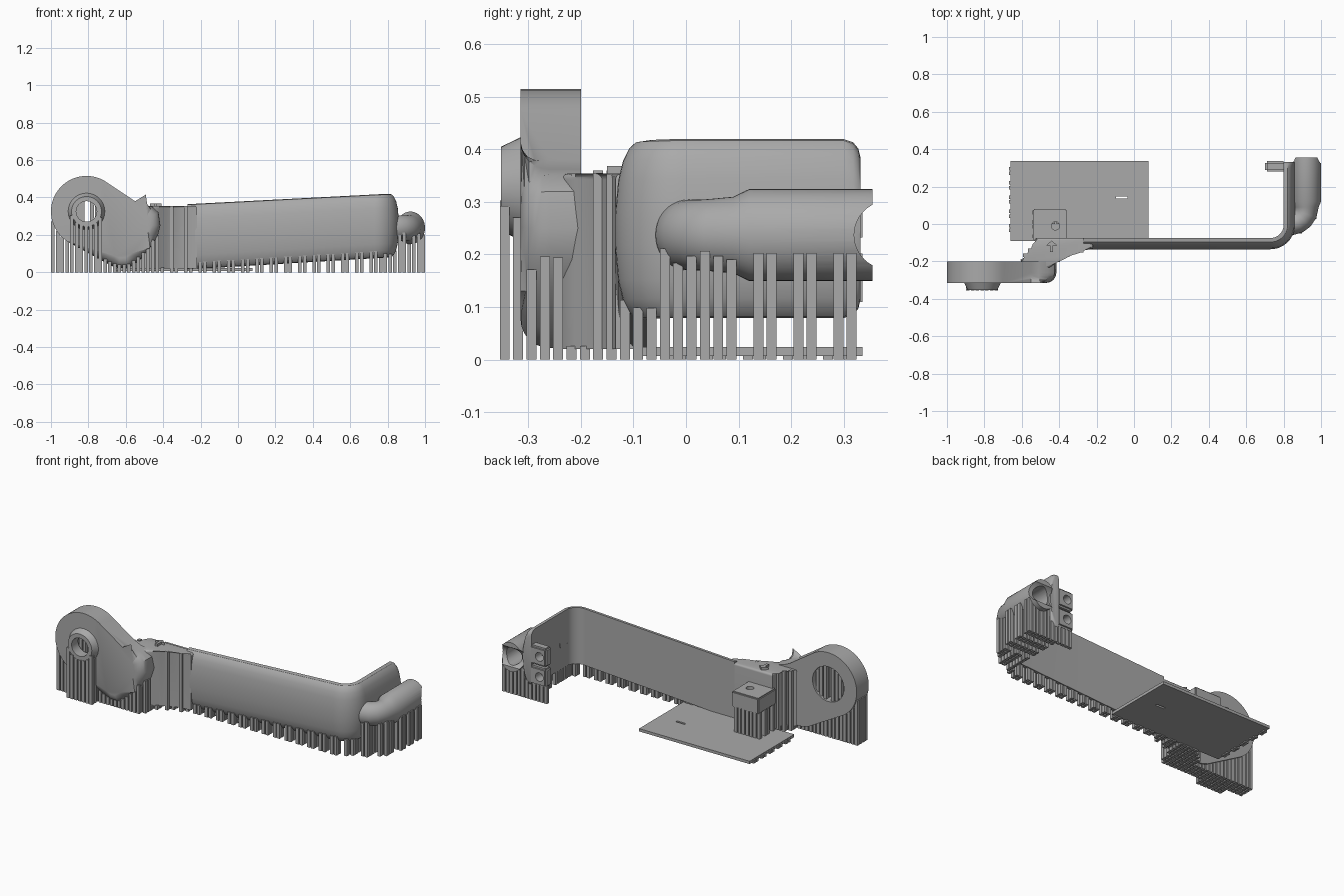
import bpy, bmesh, math
from mathutils import Vector, Matrix
from mathutils.bvhtree import BVHTree

if "Cube" in bpy.data.objects:
    bpy.data.objects.remove(bpy.data.objects["Cube"])

grey = bpy.data.materials.new("plain grey")
grey.use_nodes = True
grey.diffuse_color = (0.4, 0.4, 0.4, 1)
grey.node_tree.nodes["Principled BSDF"].inputs["Base Color"].default_value = (0.4, 0.4, 0.4, 1)


def finish(name, bm, smooth=True):
    bmesh.ops.recalc_face_normals(bm, faces=bm.faces)
    mesh = bpy.data.meshes.new(name)
    bm.to_mesh(mesh)
    bm.free()
    mesh.materials.append(grey)
    obj = bpy.data.objects.new(name, mesh)
    bpy.context.collection.objects.link(obj)
    if smooth:
        shade(obj)
    return obj


def shade(obj):
    bpy.ops.object.select_all(action="DESELECT")
    obj.select_set(True)
    bpy.context.view_layer.objects.active = obj
    bpy.ops.object.shade_smooth_by_angle(angle=math.radians(32))


def loft(name, rings):
    """Skin closed sections and cap both ends."""
    bm = bmesh.new()
    rows = [[bm.verts.new(p) for p in ring] for ring in rings]
    n = len(rows[0])
    for a, b in zip(rows, rows[1:]):
        for i in range(n):
            bm.faces.new((a[i], a[(i + 1) % n], b[(i + 1) % n], b[i]))
    bm.faces.new(rows[0])
    bm.faces.new(rows[-1])
    return finish(name, bm)


def prism(name, pts, axis, a, b, bevel=0.0):
    """Extrude an outline along y or z, rounding the rim at end a."""
    bm = bmesh.new()
    place = (lambda u, v, w: (u, w, v)) if axis == "y" else (lambda u, v, w: (u, v, w))
    face = bm.faces.new([bm.verts.new(place(u, v, a)) for u, v in pts])
    rim = list(face.edges)
    other = [bm.verts.new(place(u, v, b)) for u, v in pts]
    first = list(face.verts)
    bm.faces.new(other)
    for i in range(len(pts)):
        j = (i + 1) % len(pts)
        bm.faces.new((first[i], first[j], other[j], other[i]))
    if bevel:
        bmesh.ops.bevel(bm, geom=rim, offset=bevel, segments=6, profile=0.5, affect="EDGES")
    return finish(name, bm)


def cyl(name, p, q, r0, r1=None, seg=40):
    p, q = Vector(p), Vector(q)
    bm = bmesh.new()
    turn = (q - p).to_track_quat("Z", "Y").to_matrix().to_4x4()
    bmesh.ops.create_cone(bm, cap_ends=True, segments=seg, radius1=r0, radius2=r1 or r0,
                          depth=(q - p).length, matrix=Matrix.Translation((p + q) / 2) @ turn)
    return finish(name, bm)


def add_box(bm, lo, hi):
    lo, hi = Vector(lo), Vector(hi)
    m = Matrix.Translation((lo + hi) / 2) @ Matrix.Diagonal((*(hi - lo), 1))
    bmesh.ops.create_cube(bm, size=1, matrix=m)


def box(name, lo, hi, bevel=0.0):
    bm = bmesh.new()
    add_box(bm, lo, hi)
    if bevel:
        bmesh.ops.bevel(bm, geom=bm.edges[:], offset=bevel, segments=2, affect="EDGES")
    return finish(name, bm)


def cut(obj, *cutters):
    for c in cutters:
        m = obj.modifiers.new("cut", "BOOLEAN")
        m.operation, m.object = "DIFFERENCE", c
    dg = bpy.context.evaluated_depsgraph_get()
    mesh = bpy.data.meshes.new_from_object(obj.evaluated_get(dg))
    obj.modifiers.clear()
    obj.data = mesh
    for c in cutters:
        bpy.data.objects.remove(c)
    shade(obj)
    return obj


# long curved shell: flat inside, rounded outside, bending back at one end
path = [(-0.27, -0.075, 0), (0.2, -0.075, 0)]
for i in range(11):
    a = i / 10 * math.pi / 2
    path.append((0.73 + 0.07 * math.sin(a), -0.005 - 0.07 * math.cos(a), a))
path += [(0.8, y, math.pi / 2) for y in (0.3, 0.318, 0.328, 0.332)]
shrink = [0] * (len(path) - 3) + [0.006, 0.018, 0.035]
half = [(0, 0), (0.35, 0.003), (0.55, 0.014), (0.75, 0.038), (0.9, 0.075), (1, 0.14)]
rings = []
for (x, y, a), s in zip(path, shrink):
    low, high = 0.016 + 0.06 * (x + 0.25) + s, 0.378 + 0.052 * x - s
    section = [(d, high - h) for d, h in half] + [(d, low + h) for d, h in reversed(half)]
    rings.append([(x + math.sin(a) * d * 0.06, y - math.cos(a) * d * 0.06, z) for d, z in section])
shell = loft("long_shell", rings)
cut(shell, cyl("cutter", (0.77, 0.025, 0.23), (0.9, 0.025, 0.23), 0.038))

# round pivot head with tapered boss
cx, cz, r = -0.81, 0.325, 0.19
arc = [math.radians(52 + 186 * i / 32) for i in range(33)]
outline = [(cx + r * math.cos(a), cz + r * math.sin(a)) for a in arc]
outline += [(-0.68, 0.035), (-0.64, 0.022), (-0.585, 0.022), (-0.53, 0.06), (-0.47, 0.13),
            (-0.43, 0.19), (-0.415, 0.25), (-0.425, 0.32), (-0.46, 0.352), (-0.51, 0.362), (-0.55, 0.38)]
head = prism("pivot_head", outline, "y", -0.315, -0.2, 0.055)
cut(head, cyl("cutter", (cx, -0.29, cz), (cx, -0.1, cz), 0.105),
    cyl("cutter", (cx, -0.4, cz), (cx, -0.2, cz), 0.055))
boss = cyl("head_boss", (cx, -0.352, cz), (cx, -0.305, cz), 0.08, 0.103)
cut(boss, cyl("cutter", (cx, -0.4, cz), (cx, -0.2, cz), 0.055))

# neck that joins head and shell, with a scooped back
neck_outline = [(-0.6, -0.205), (-0.5, -0.24), (-0.455, -0.235), (-0.42, -0.21), (-0.385, -0.18),
                (-0.34, -0.157), (-0.29, -0.142), (-0.22, -0.134), (-0.22, -0.075), (-0.525, -0.075)]
neck_outline += [(-0.645 + 0.12 * math.cos(a), -0.078 - 0.12 * math.sin(a))
                 for a in (0.25, 0.5, 0.75, 1.0, 1.25)]
neck = prism("neck", neck_outline, "z", 0.354, 0.02, 0.012)
arrow = [(-0.448, -0.15), (-0.432, -0.15), (-0.432, -0.115), (-0.41, -0.115),
         (-0.44, -0.088), (-0.47, -0.115), (-0.448, -0.115)]
prism("direction_arrow", arrow, "z", 0.35, 0.368)

# thin floor plate with a slot
floor = box("floor_plate", (-0.66, -0.09, 0.007), (0.078, 0.336, 0.024))
cut(floor, box("cutter", (-0.095, 0.135, 0), (-0.035, 0.148, 0.1)))

# drilled mounting block behind the neck
block = box("mounting_block", (-0.54, -0.09, 0.175), (-0.36, 0.08, 0.27), 0.006)
cut(block, cyl("cutter", (-0.42, -0.01, 0.1), (-0.42, -0.01, 0.4), 0.022, seg=24))

# elbow tube widening into an open barrel
tube = [(0.8, 0.0, 90, 0.06), (0.85, 0.002, 85, 0.06), (0.878, 0.011, 65, 0.06), (0.9, 0.028, 45, 0.06),
        (0.917, 0.055, 20, 0.062), (0.922, 0.09, 0, 0.065), (0.922, 0.12, 0, 0.078), (0.922, 0.355, 0, 0.078)]
rings = []
for x, y, deg, rad in tube:
    side = Vector((math.cos(math.radians(deg)), -math.sin(math.radians(deg)), 0))
    rings.append([Vector((x, y, 0.237)) + side * rad * math.cos(t) + Vector((0, 0, 1.12 * rad * math.sin(t)))
                  for t in (2 * math.pi * k / 40 for k in range(40))])
barrel = loft("elbow_barrel", rings)
cut(barrel, cyl("cutter", (0.922, 0.12, 0.237), (0.922, 0.5, 0.237), 0.052),
    cyl("cutter", (0.8, 0.385, 0.237), (1.1, 0.385, 0.237), 0.065))

# pair of drilled clamp blocks inside the bent end
clamps = []
for label, z in (("lower", 0.1), ("upper", 0.222)):
    c = box(label + "_clamp", (0.7, 0.28, z), (0.81, 0.336, z + 0.112), 0.01)
    clamps.append(cut(c, cyl("cutter", (0.745, 0.2, z + 0.056), (0.745, 0.4, z + 0.056), 0.026, seg=24)))

# thin upright support pillars below overhangs
STEP, HALF = 0.0254, 0.0095


def supports(name, parts, base, skip):
    bm = bmesh.new()
    dg = bpy.context.evaluated_depsgraph_get()
    trees = [BVHTree.FromObject(p, dg) for p in parts]
    for i in range(79):
        for j in range(28):
            x, y = -0.99 + STEP * i, -0.345 + STEP * j
            if skip(i, j, x, y):
                continue
            hits = [t.ray_cast(Vector((x, y, base - 0.02)), Vector((0, 0, 1))) for t in trees]
            hits = [(h[0].z, h[1].z) for h in hits if h[0]]
            if hits and min(hits)[0] > base + 0.012 and min(hits)[1] < -0.3:
                add_box(bm, (x - HALF, y - HALF, base), (x + HALF, y + HALF, min(hits)[0] + 0.006))
    finish(name, bm, False)


def ground_skip(i, j, x, y):
    over_floor = -0.67 < x < 0.09 and y > -0.08
    gap = j % 3 == 0 if y > 0.1 else (i % 3 == 0 and x > -0.4)
    return over_floor or gap


supports("ground_supports", [shell, head, boss, neck, barrel] + clamps, 0.0, ground_skip)
supports("block_supports", [block], 0.02, lambda i, j, x, y: j % 3 == 0 or y < -0.08)

# bars inside the head recess and feet along the floor plate edge
bm = bmesh.new()
for i in (-3, -2, -1, 1, 2, 3):
    x = cx + 0.004 + i * STEP
    h = math.sqrt(0.105 ** 2 - (x - cx) ** 2)
    for y in (-0.27, -0.245, -0.22):
        add_box(bm, (x - HALF, y - HALF, cz - h), (x + HALF, y + HALF, cz + h))
finish("recess_bars", bm, False)
bm = bmesh.new()
for j in range(16):
    if j % 3:
        y = -0.06 + STEP * j
        add_box(bm, (-0.668, y - HALF, 0), (-0.645, y + HALF, 0.02))
finish("floor_feet", bm, False)
